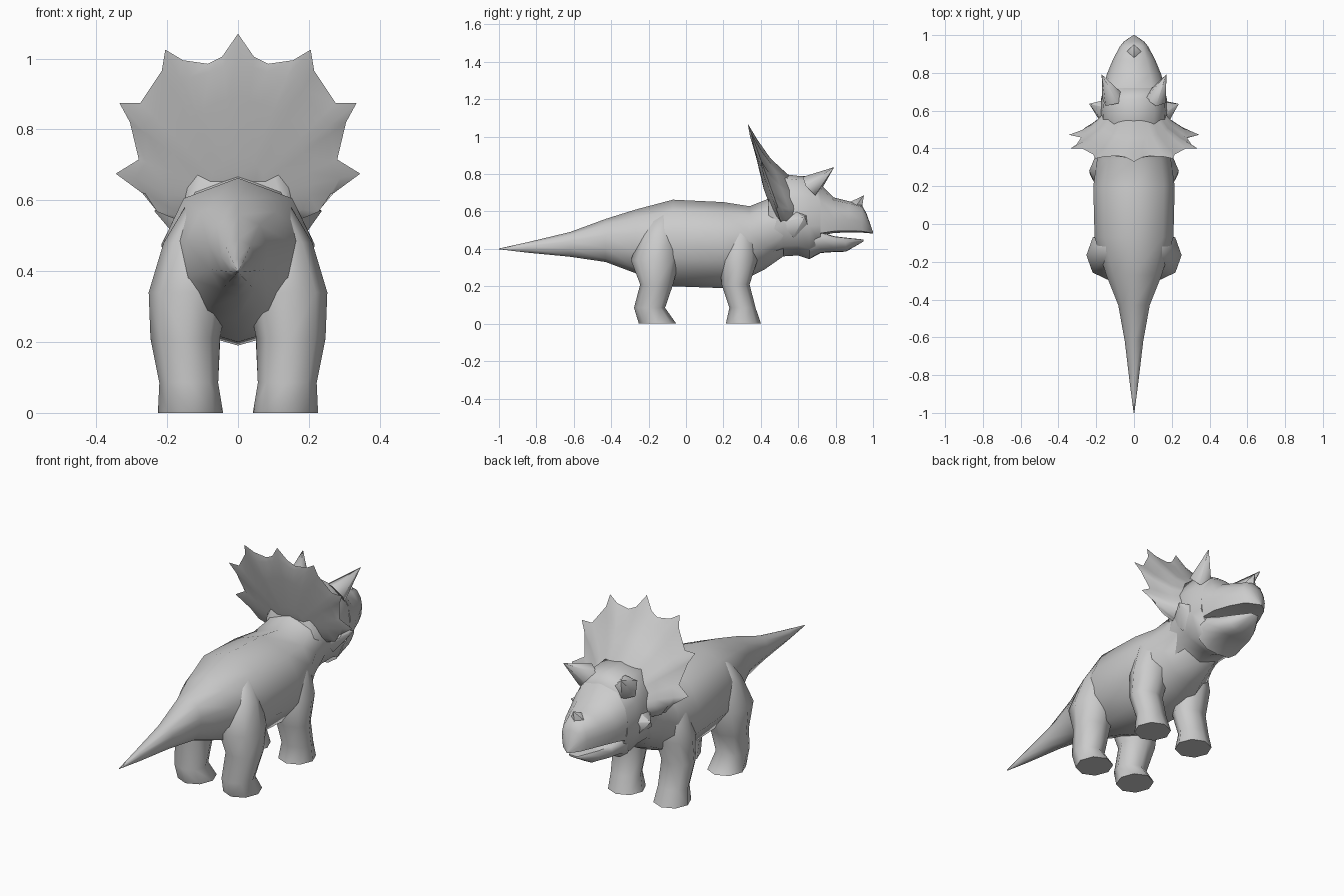
import bpy, bmesh, math
from mathutils import Vector

if "Cube" in bpy.data.objects:
    bpy.data.objects.remove(bpy.data.objects["Cube"])

grey = bpy.data.materials.new("stone_grey")
grey.diffuse_color = (0.6, 0.6, 0.6, 1)
grey.use_nodes = True
grey.node_tree.nodes["Principled BSDF"].inputs["Base Color"].default_value = grey.diffuse_color


def finish(name, bm, angle=65):
    """Turn a bmesh into a smooth shaded object."""
    bmesh.ops.remove_doubles(bm, verts=bm.verts, dist=0.0005)
    bmesh.ops.recalc_face_normals(bm, faces=bm.faces)
    mesh = bpy.data.meshes.new(name)
    bm.to_mesh(mesh)
    bm.free()
    mesh.materials.append(grey)
    obj = bpy.data.objects.new(name, mesh)
    bpy.context.collection.objects.link(obj)
    bpy.ops.object.select_all(action='DESELECT')
    obj.select_set(True)
    bpy.context.view_layer.objects.active = obj
    bpy.ops.object.shade_smooth_by_angle(angle=math.radians(angle))
    return obj


def loft(name, rings, angle=65):
    """Skin a list of closed point rings and cap both ends."""
    bm = bmesh.new()
    rows = [[bm.verts.new(p) for p in ring] for ring in rings]
    n = len(rows[0])
    for a, b in zip(rows, rows[1:]):
        for i in range(n):
            j = (i + 1) % n
            bm.faces.new((a[i], a[j], b[j], b[i]))
    bm.faces.new(rows[0])
    bm.faces.new(rows[-1])
    return finish(name, bm, angle)


def section(y, top, bottom, width, half):
    """Mirrored cross-section across the spine."""
    mid, h = (top + bottom) / 2, (top - bottom) / 2
    pts = half + [(-x, z) for x, z in reversed(half[1:-1])]
    return [(x * width, y, mid + z * h) for x, z in pts]


def spike(name, base, tip, radii, sides=5, turn=0.0):
    """Horn: a cone with an oval base."""
    base, tip = Vector(base), Vector(tip)
    axis = (tip - base).normalized()
    u = axis.cross(Vector((0, 0, 1))).normalized()
    v = u.cross(axis)
    ring = []
    for i in range(sides):
        a = 2 * math.pi * i / sides + turn
        ring.append(base + u * radii[0] * math.cos(a) + v * radii[1] * math.sin(a))
    loft(name, [ring, [tip + (p - base) * 0.02 for p in ring]], 75)


# Tail, trunk and neck: y, top, bottom, half width
TRUNK = [(0, 1), (.72, .75), (.98, .25), (.95, -.35), (.55, -.85), (0, -1)]
body = [(-1, .402, .398, .002), (-.85, .435, .38, .022), (-.62, .49, .358, .05),
        (-.43, .56, .33, .085), (-.27, .61, .27, .15), (-.07, .663, .2, .213),
        (.2, .65, .19, .22), (.34, .628, .25, .2), (.42, .66, .29, .17),
        (.52, .70, .36, .16)]
loft("body", [section(*r, TRUNK) for r in body])

# Head with the upper beak
SKULL = [(0, 1), (.6, .9), (.92, .45), (1, -.2), (.75, -.75), (0, -1)]
head = [(.44, .74, .32, .15), (.52, .80, .36, .175), (.60, .79, .365, .18),
        (.66, .79, .345, .175), (.72, .745, .38, .16)]
upper = [(.72, .745, .47, .16), (.79, .675, .485, .145), (.87, .655, .488, .112),
         (.94, .635, .487, .075), (.965, .59, .485, .055), (1, .49, .482, .004)]
loft("head", [section(*r, SKULL) for r in head])
BEAK = [(0, 1), (.6, .85), (.9, .35), (1, -.2), (.92, -.9), (0, -1)]
loft("upper_beak", [section(*r, BEAK) for r in upper])

# Lower jaw
JAW = [(0, 1), (.9, .95), (1, .3), (.85, -.5), (.5, -.95), (0, -1)]
jaw = [(.66, .50, .345, .14), (.72, .49, .378, .14), (.79, .468, .383, .118),
       (.855, .46, .385, .085), (.95, .45, .44, .025)]
loft("lower_jaw", [section(*r, JAW) for r in jaw])

# Frill: right half of the rim, spikes included
HALF_RIM = [(0, 1.07), (.045, 1.005), (.085, .985), (.155, .995), (.205, 1.025),
            (.215, .965), (.275, .875), (.335, .875), (.305, .82), (.28, .715),
            (.345, .675), (.27, .62), (.21, .57), (.12, .53), (0, .51)]
rim = HALF_RIM + [(-x, z) for x, z in reversed(HALF_RIM[1:-1])]


def frill_loop(scale, dy, rounding):
    """Rim shrunk towards the neck, with its spikes rounded off."""
    loop = []
    for x, z in rim:
        dx, dz = x, z - .6
        r = math.hypot(dx, dz)
        c, s = dx / r, dz / r
        oval = 1 / math.hypot(c / .29, s / (.41 if s > 0 else .1))
        k = scale * (r + (oval - r) * rounding)
        pz = .6 + s * k
        loop.append((c * k, .33 + (1.07 - pz) * .36 + dy, pz))
    return loop


loft("frill", [frill_loop(.3, -.04, 1), frill_loop(.7, -.02, .9),
               frill_loop(.93, -.012, .6), frill_loop(1, 0, 0),
               frill_loop(.9, .02, .7), frill_loop(.68, .055, .9),
               frill_loop(.42, .135, 1)], 70)

# Nose horn
spike("nose_horn", (0, .895, .61), (0, .95, .685), (.055, .05), 4)

# Legs: z, centre y, radius y, centre x, radius x
HIND = [(0, -.152, .1, .134, .092), (.085, -.195, .083, .139, .083),
        (.21, -.157, .088, .149, .098), (.34, -.165, .13, .14, .112),
        (.48, -.14, .1, .115, .095), (.58, -.12, .05, .09, .06)]
FORE = [(0, .307, .094, .134, .092), (.085, .302, .07, .139, .083),
        (.21, .265, .075, .142, .092), (.34, .282, .1, .135, .102),
        (.48, .29, .09, .115, .09), (.57, .29, .05, .09, .06)]
for side, label in ((1, "right"), (-1, "left")):
    for name, leg in (("hind_leg", HIND), ("front_leg", FORE)):
        rings = []
        for z, cy, ry, cx, rx in leg:
            rings.append([(side * (cx + rx * math.cos(i * math.pi / 4)),
                           cy + ry * math.sin(i * math.pi / 4), z) for i in range(8)])
        loft(f"{name}_{label}", rings)
    # Brow and cheek horns
    spike(f"brow_horn_{label}", (side * .115, .665, .735), (side * .17, .79, .835),
          (.06, .065))
    spike(f"cheek_horn_{label}", (side * .13, .59, .54), (side * .235, .635, .57),
          (.09, .085))
